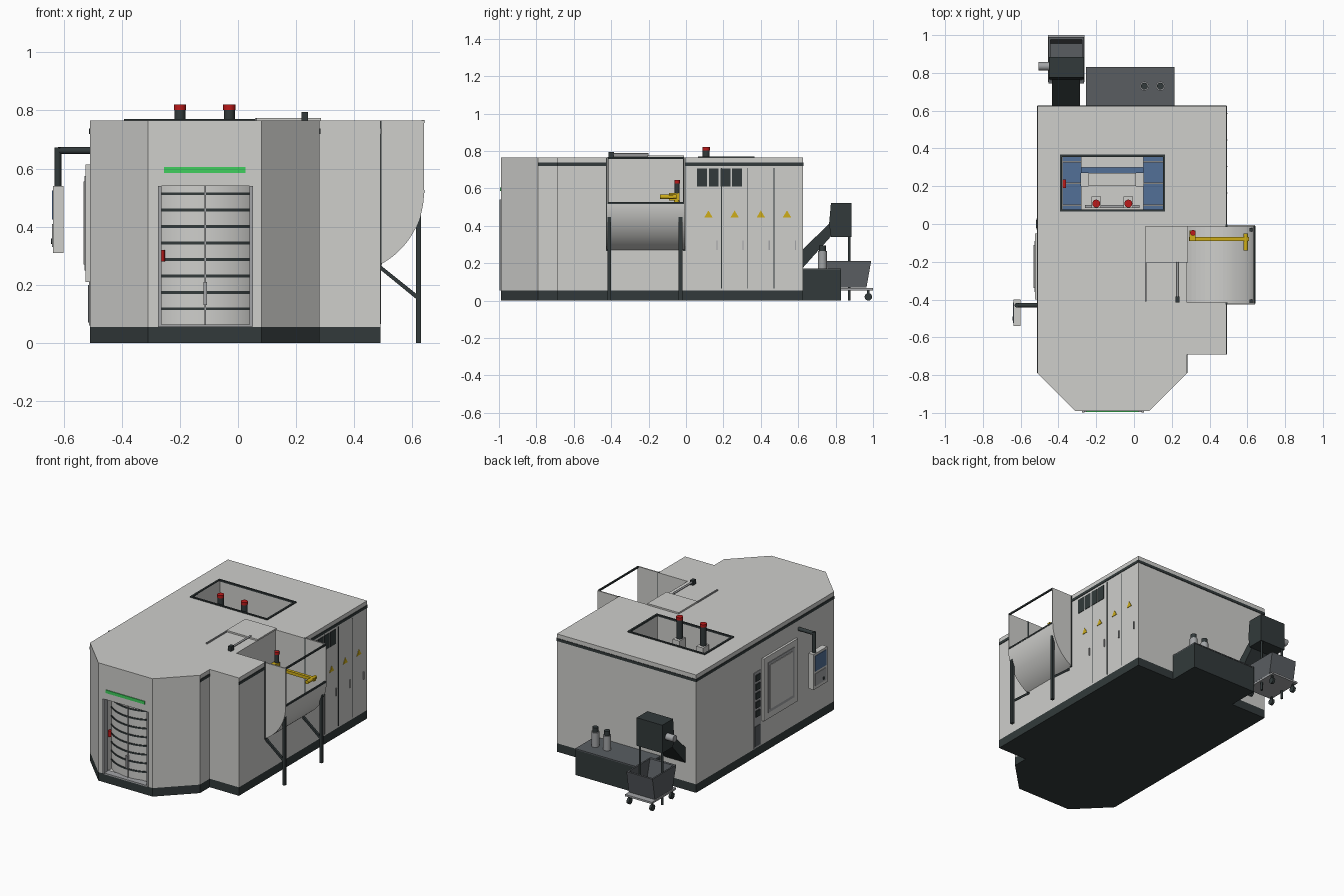
import bpy, bmesh, math
from mathutils import Vector

if "Cube" in bpy.data.objects:
    bpy.data.objects.remove(bpy.data.objects["Cube"])


def material(name, rgb):
    m = bpy.data.materials.new(name)
    m.diffuse_color = (*rgb, 1)
    m.use_nodes = True
    m.node_tree.nodes["Principled BSDF"].inputs["Base Color"].default_value = m.diffuse_color
    return m


LIGHT = material("light grey", (0.62, 0.62, 0.60))
DARK = material("charcoal", (0.032, 0.042, 0.043))
GREY = material("slate grey", (0.10, 0.11, 0.12))
METAL = material("metal grey", (0.36, 0.37, 0.38))
BLUE = material("steel blue", (0.085, 0.16, 0.31))
RED = material("signal red", (0.5, 0.01, 0.01))
YELLOW = material("safety yellow", (0.62, 0.42, 0.01))
GREEN = material("status green", (0.05, 0.62, 0.11))


def finish(name, bm, mat, smooth=False):
    bmesh.ops.recalc_face_normals(bm, faces=bm.faces)
    me = bpy.data.meshes.new(name)
    bm.to_mesh(me)
    bm.free()
    me.materials.append(mat)
    ob = bpy.data.objects.new(name, me)
    bpy.context.collection.objects.link(ob)
    if smooth:
        bpy.ops.object.select_all(action='DESELECT')
        ob.select_set(True)
        bpy.context.view_layer.objects.active = ob
        bpy.ops.object.shade_smooth_by_angle(angle=math.radians(35))
    return ob


def prism(name, pts, axis, a, b, mat, smooth=False):
    """Extrude a 2D profile along an axis from a to b."""
    place = {'x': lambda p, t: (t, p[0], p[1]),
             'y': lambda p, t: (p[0], t, p[1]),
             'z': lambda p, t: (p[0], p[1], t)}[axis]
    bm = bmesh.new()
    lo = [bm.verts.new(place(p, a)) for p in pts]
    hi = [bm.verts.new(place(p, b)) for p in pts]
    bm.faces.new(lo)
    bm.faces.new(hi)
    for i in range(len(pts)):
        j = (i + 1) % len(pts)
        bm.faces.new((lo[i], lo[j], hi[j], hi[i]))
    return finish(name, bm, mat, smooth)


def box(name, x0, x1, y0, y1, z0, z1, mat):
    return prism(name, [(x0, y0), (x1, y0), (x1, y1), (x0, y1)], 'z', z0, z1, mat)


def rod(name, p0, p1, r, mat, n=16):
    p0, p1 = Vector(p0), Vector(p1)
    d = p1 - p0
    bm = bmesh.new()
    bmesh.ops.create_cone(bm, cap_ends=True, segments=n, radius1=r, radius2=r, depth=d.length)
    bm.transform(d.to_track_quat('Z', 'Y').to_matrix().to_4x4())
    bmesh.ops.translate(bm, verts=bm.verts, vec=(p0 + p1) / 2)
    return finish(name, bm, mat, True)


def cut(ob, cutter):
    mod = ob.modifiers.new("cut", 'BOOLEAN')
    mod.operation, mod.solver, mod.object = 'DIFFERENCE', 'EXACT', cutter
    bpy.context.view_layer.update()
    me = bpy.data.meshes.new_from_object(ob.evaluated_get(bpy.context.evaluated_depsgraph_get()))
    ob.modifiers.clear()
    ob.data = me
    bpy.data.objects.remove(cutter)


def lamp(name, x, y, z0, z1, r):
    rod(name + "_post", (x, y, z0), (x, y, z1 - 0.018), r * 0.9, DARK)
    rod(name + "_cap", (x, y, z1 - 0.018), (x, y, z1), r, RED)


# Housing and plinth
plan = [(-.51, .625), (.49, .625), (.49, -.69), (.28, -.69), (.28, -.79),
        (.08, -.99), (-.31, -.99), (-.51, -.79)]
prism("plinth", plan, 'z', 0, .055, DARK)
body = prism("housing", plan, 'z', .055, .765, LIGHT)


# Side loading bay profile: straight walls on a round floor
def arc(r, x0, x1, n=20, cx=.357, cz=.52):
    a0, a1 = math.acos((x0 - cx) / r), math.acos(min(1, (x1 - cx) / r))
    return [(cx + r * math.cos(a0 + (a1 - a0) * i / n),
             cz - r * math.sin(a0 + (a1 - a0) * i / n)) for i in range(n + 1)]


R = .283
cut(body, prism("bay_cutter", [(.28, .85)] + arc(R - .006, .28, .633) + [(.634, .85)],
                'y', -.415, -.015, LIGHT))
cut(body, box("door_cutter", -.275, .05, -1.1, -.75, .0551, .54, LIGHT))
cut(body, box("roof_cutter", -.38, .155, .072, .358, .15, .9, LIGHT))

# Dark trim band below the roof
for i, (x, y0, y1) in enumerate([(.49, -.69, -.425), (.49, -.005, .625),
                                 (-.51, -.79, .625), (.28, -.79, -.69)]):
    box(f"trim_band_{i}", x - .003, x + .003, y0, y1, .72, .738, DARK)
box("trim_band_back", -.51, .49, .622, .628, .72, .738, DARK)

# Front door: curved slatted drum behind the opening
door = [(-.1125 + .25 * math.sin(t), -.715 - .25 * math.cos(t))
        for t in [math.radians(-40 + 80 * i / 24) for i in range(25)]]
prism("drum_door", door + [(.047, -.752), (-.272, -.752)], 'z', .056, .54, LIGHT, True)
for i in range(8):
    z = .118 + i * .0565
    slat = [(x, y - .004) for x, y in door]
    prism(f"door_slat_{i}", slat + door[::-1], 'z', z - .005, z + .005, DARK, True)
box("door_seam", -.115, -.11, -.972, -.96, .056, .54, METAL)
box("door_handle", -.118, -.107, -.985, -.965, .13, .21, METAL)
for x in (-.275, .04):
    box("door_jamb", x, x + .012, -.997, -.96, .056, .54, METAL)
box("door_sill", -.275, .05, -.996, -.95, .055, .064, METAL)
rod("door_button", (-.262, -.94, .28), (-.262, -.94, .32), .01, RED)
box("status_light", -.255, .025, -.995, -.985, .585, .605, GREEN)

# Roof window frame and machine inside
for y in (.065, .355):
    box("roof_frame_long", -.392, .165, y, y + .012, .76, .771, DARK)
for x in (-.392, .153):
    box("roof_frame_short", x, x + .012, .065, .367, .76, .771, DARK)
for x0, x1 in ((-.378, -.28), (.05, .153)):
    box("inner_side_cover", x0, x1, .074, .356, .15, .45, BLUE)
    for y in (.1, .215, .33):
        box("cover_rail", x0, x1, y - .004, y + .004, .45, .458, LIGHT)
box("inner_back_cover", -.28, .05, .27, .3, .15, .48, BLUE)
box("inner_back_beam", -.28, .05, .3, .356, .15, .55, LIGHT)
box("inner_table", -.24, .01, .2, .27, .15, .55, LIGHT)
box("inner_bed", -.28, .05, .074, .2, .15, .5, LIGHT)
box("inner_rail", -.26, .03, .085, .1, .5, .56, METAL)
box("inner_red_box", -.378, -.36, .19, .235, .45, .52, RED)
for x in (-.2, -.03):
    box("lamp_mount", x - .025, x + .025, .085, .145, .5, .68, LIGHT)
    lamp("roof_lamp", x, .108, .68, .82, .021)

# Sliding roof hatch and actuator
box("roof_hatch", .06, .285, -.205, -.01, .765, .775, LIGHT)
box("hatch_rail", .058, .066, -.41, -.205, .765, .773, METAL)
rod("actuator_rod", (.23, -.4, .782), (.23, -.2, .782), .006, METAL)
box("actuator_end", .219, .241, -.415, -.385, .765, .795, DARK)

# Loading hopper outside the bay
for y in (-.425, -.013):
    prism("hopper_end", [(.485, .765)] + arc(R, .485, .64) + [(.64, .765)],
          'y', y, y + .008, LIGHT)
    box("bay_edge", .484, .494, y - .002, y + .01, .265, .766, DARK)
prism("hopper_shell", arc(R, .485, .64) + arc(R - .006, .485, .634)[::-1],
      'y', -.42, -.01, LIGHT, True)
box("hopper_lip", .632, .642, -.42, -.01, .516, .526, DARK)
box("hopper_top_bar", .632, .641, -.42, -.01, .757, .767, DARK)
for y in (-.41, -.03):
    box("hopper_leg", .612, .63, y - .01, y + .01, 0, .46, DARK)
    prism("hopper_brace", [(.49, .252), (.615, .15), (.615, .168), (.49, .268)],
          'y', y - .007, y + .007, DARK)

# Yellow handling arm with lamp
rod("arm_column", (.31, -.05, .25), (.31, -.05, .57), .014, YELLOW)
box("arm_beam", .29, .61, -.09, -.07, .545, .565, YELLOW)
box("arm_link", .295, .325, -.09, -.035, .535, .575, YELLOW)
rod("arm_gripper", (.592, -.14, .555), (.592, -.05, .555), .012, YELLOW)
lamp("arm_lamp", .312, -.047, .57, .645, .015)

# Electrical cabinet on the right side
for y in (.19, .33, .47):
    box("cabinet_gap", .488, .492, y - .0025, y + .0025, .065, .71, DARK)
for i in range(4):
    y = .06 + i * .062
    box("cabinet_vent", .486, .493, y, y + .053, .61, .705, DARK)
    y = .12 + i * .14
    prism("warning_sign", [(y - .022, .445), (y + .022, .445), (y, .482)],
          'x', .488, .493, YELLOW)
    y = .165 + i * .14
    box("cabinet_handle", .488, .496, y - .003, y + .003, .27, .32, METAL)

# Service window and connector strip on the left side
box("window_frame", -.525, -.505, -.4, -.05, .21, .615, LIGHT)
box("window_trim", -.528, -.52, -.36, -.09, .25, .575, METAL)
box("window_pane", -.531, -.525, -.34, -.11, .27, .555, LIGHT)
box("connector_strip", -.513, -.505, -.035, .035, .06, .55, METAL)
box("connector_cover", -.516, -.51, -.028, .028, .07, .2, GREY)
for i in range(5):
    box("connector", -.52, -.51, -.022, .022, .26 + i * .058, .3 + i * .058, DARK)

# Control panel on a swing arm
rod("arm_horizontal", (-.51, -.43, .662), (-.62, -.43, .662), .012, DARK)
rod("arm_vertical", (-.62, -.43, .672), (-.62, -.43, .53), .012, DARK)
box("control_panel", -.637, -.6, -.54, -.4, .31, .54, LIGHT)
box("control_screen", -.64, -.635, -.525, -.415, .425, .525, BLUE)
box("control_keys", -.64, -.635, -.525, -.415, .33, .41, METAL)
rod("control_knob", (-.643, -.5, .35), (-.635, -.5, .35), .01, DARK)

# Coolant tank with pumps at the back
box("coolant_tank", -.255, .215, .62, .828, 0, .165, DARK)
box("tank_lid", -.255, .215, .62, .83, .165, .172, GREY)
for x in (.055, .14):
    rod("pump", (x, .73, .17), (x, .73, .265), .024, METAL)
    rod("pump_cap", (x, .73, .265), (x, .73, .295), .018, DARK)

# Chip conveyor
prism("conveyor_ramp", [(.62, .17), (.62, .27), (.775, .42), (.79, .36)],
      'x', -.435, -.285, DARK)
prism("conveyor_head", [(.775, .34), (.885, .34), (.885, .522), (.775, .522), (.765, .41)],
      'x', -.45, -.265, DARK)
rod("conveyor_motor", (-.45, .835, .43), (-.505, .835, .43), .022, METAL)
for x in (-.44, -.28):
    rod("conveyor_post", (x, .872, 0), (x, .872, .34), .007, DARK)

# Chip bin on casters
bin_ob = prism("chip_bin", [(.785, .07), (.965, .07), (.99, .212), (.745, .212)],
               'x', -.452, -.265, GREY)
cut(bin_ob, prism("bin_cutter", [(.795, .085), (.955, .085), (.983, .25), (.752, .25)],
                  'x', -.442, -.275, GREY))
box("bin_trolley", -.455, -.262, .752, 1.0, .055, .067, METAL)
for x in (-.44, -.277):
    for y in (.775, .975):
        rod("caster", (x - .008, y, .02), (x + .008, y, .02), .02, DARK)
        box("caster_fork", x - .005, x + .005, y - .006, y + .006, .03, .056, DARK)
